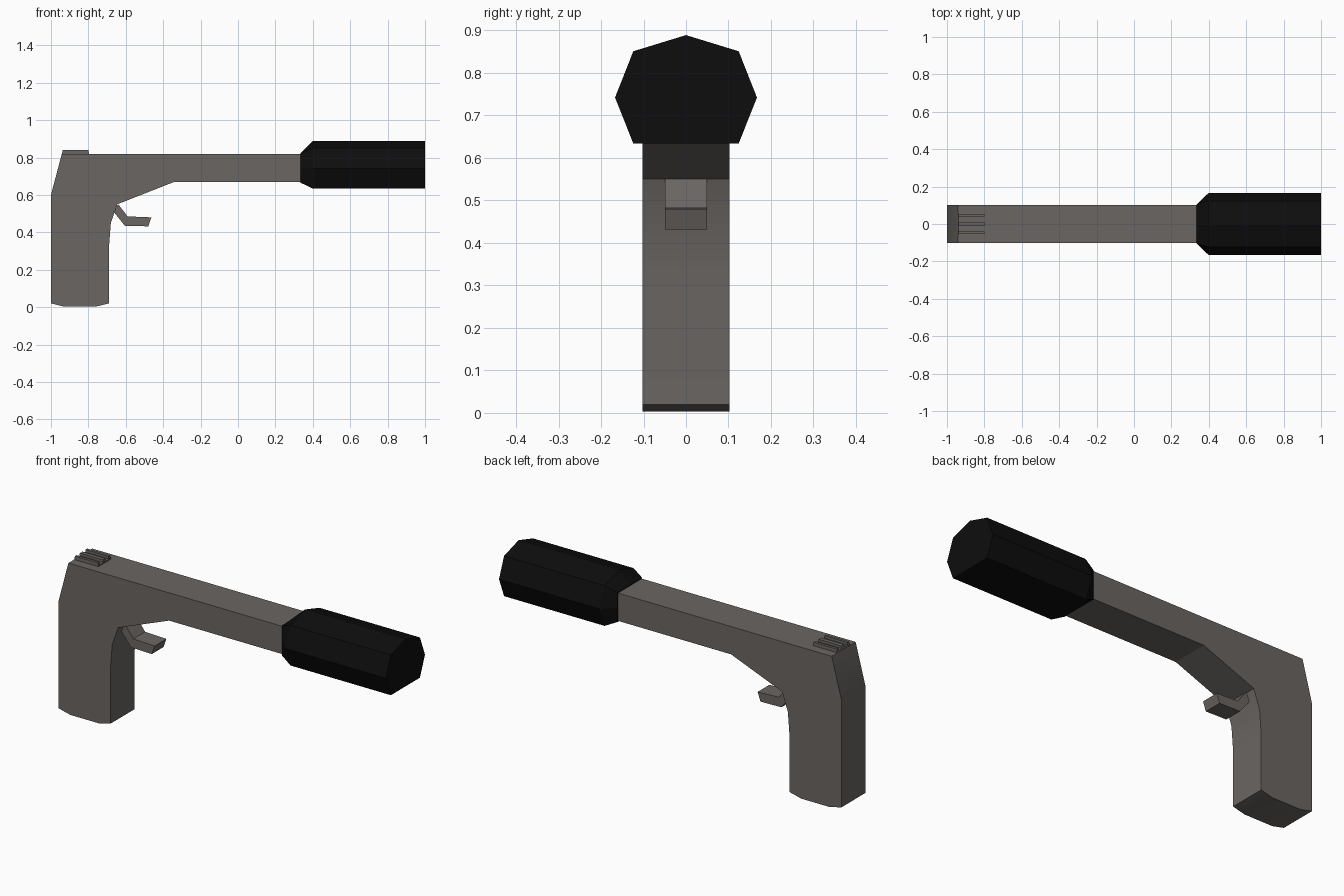
import bpy, bmesh, math

if "Cube" in bpy.data.objects:
    bpy.data.objects.remove(bpy.data.objects["Cube"])


def material(name, rgb):
    m = bpy.data.materials.new(name)
    m.diffuse_color = (*rgb, 1)
    m.use_nodes = True
    m.node_tree.nodes["Principled BSDF"].inputs["Base Color"].default_value = m.diffuse_color
    return m


GREY = material("warm grey", (0.145, 0.132, 0.122))
BLACK = material("black", (0.004, 0.004, 0.004))


def loft(name, rings, mat):
    """Join matching rings of points into a closed solid."""
    bm = bmesh.new()
    loops = [[bm.verts.new(p) for p in ring] for ring in rings]
    n = len(loops[0])
    for a, b in zip(loops, loops[1:]):
        for i in range(n):
            j = (i + 1) % n
            bm.faces.new((a[i], a[j], b[j], b[i]))
    bm.faces.new(loops[0])
    bm.faces.new(loops[-1])
    bmesh.ops.recalc_face_normals(bm, faces=bm.faces)
    mesh = bpy.data.meshes.new(name)
    bm.to_mesh(mesh)
    bm.free()
    mesh.materials.append(mat)
    ob = bpy.data.objects.new(name, mesh)
    bpy.context.collection.objects.link(ob)
    return ob


def slab(name, profile, y0, y1, mat):
    """Extrude an x-z side profile across y."""
    return loft(name, [[(x, y, z) for x, z in profile] for y in (y0, y1)], mat)


# Grip and barrel in one side profile
body = slab("grip_and_barrel", [
    (-1, 0.02), (-0.93, 0.003), (-0.76, 0.003), (-0.69, 0.02), (-0.69, 0.32),
    (-0.68, 0.45), (-0.645, 0.55), (-0.34, 0.67), (0.34, 0.67), (0.34, 0.82),
    (-0.942, 0.82), (-1, 0.60)], -0.102, 0.102, GREY)
bpy.context.view_layer.objects.active = body
body.select_set(True)
bpy.ops.object.shade_smooth_by_angle(angle=math.radians(20))

# Bent trigger
slab("trigger", [
    (-0.655, 0.53), (-0.64, 0.55), (-0.59, 0.485), (-0.463, 0.48),
    (-0.48, 0.432), (-0.605, 0.435), (-0.665, 0.51)], -0.05, 0.05, GREY)

# Rear sight: low base with three ridges and a closed back
def block(name, x0, x1, y0, y1, top):
    slab(name, [(x0, 0.815), (x1, 0.815), (x1, top), (x0 + 0.005, top)], y0, y1, GREY)


block("sight_base", -0.943, -0.797, -0.053, 0.053, 0.826)
for i, (y, w) in enumerate([(-0.046, 0.007), (0, 0.011), (0.046, 0.007)]):
    block(f"sight_ridge_{i + 1}", -0.942, -0.80, y - w, y + w, 0.84)

# Muzzle tube: seven-sided, tapering from the rectangular barrel
wide = [(0, 0.889), (0.124, 0.851), (0.167, 0.742), (0.124, 0.634),
        (-0.124, 0.634), (-0.167, 0.742), (-0.124, 0.851)]
neck = [(0, 0.823), (0.105, 0.823), (0.105, 0.742), (0.105, 0.665),
        (-0.105, 0.665), (-0.105, 0.742), (-0.105, 0.823)]
loft("muzzle_tube", [[(x, y, z) for y, z in ring]
                     for x, ring in ((0.335, neck), (0.40, wide), (1.0, wide))], BLACK)
